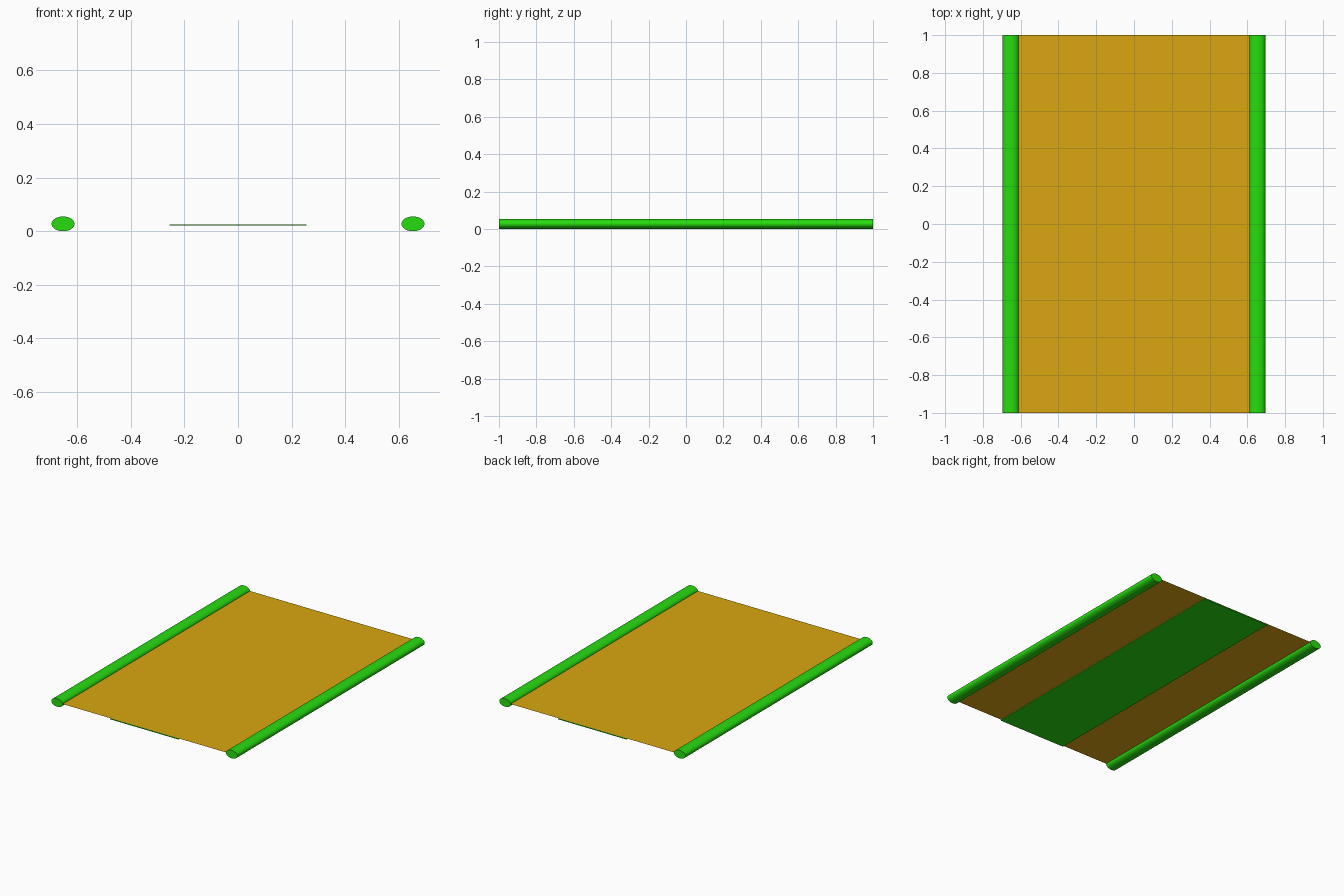
import bpy, math

if "Cube" in bpy.data.objects:
    bpy.data.objects.remove(bpy.data.objects["Cube"])

def material(name, color):
    m = bpy.data.materials.new(name)
    m.diffuse_color = (*color, 1)
    m.use_nodes = True
    m.node_tree.nodes["Principled BSDF"].inputs["Base Color"].default_value = m.diffuse_color
    return m

green = material("green", (0.02, 0.72, 0.005))
orange = material("orange", (0.70, 0.38, 0.005))

def finish(name, mat, scale):
    ob = bpy.context.object
    ob.name = name
    ob.scale = scale
    ob.data.materials.append(mat)
    bpy.ops.object.transform_apply(location=False, rotation=True, scale=True)
    return ob

# Oval side rails running front to back
for side, label in ((-1, "left"), (1, "right")):
    bpy.ops.mesh.primitive_cylinder_add(vertices=24, radius=1, depth=2,
                                        location=(side * 0.653, 0, 0.0275),
                                        rotation=(math.pi / 2, 0, 0))
    finish(label + "_rail", green, (0.043, 0.0275, 1))
    bpy.ops.object.shade_smooth_by_angle(angle=math.radians(40))

# Paper-thin sheet stretched between the rails
bpy.ops.mesh.primitive_plane_add(size=2, location=(0, 0, 0.029))
finish("sheet", orange, (0.615, 1, 1))

# Thin stiffening strip under the middle of the sheet
bpy.ops.mesh.primitive_cube_add(size=2, location=(0, 0, 0.0235))
finish("under_strip", green, (0.255, 1, 0.0025))
